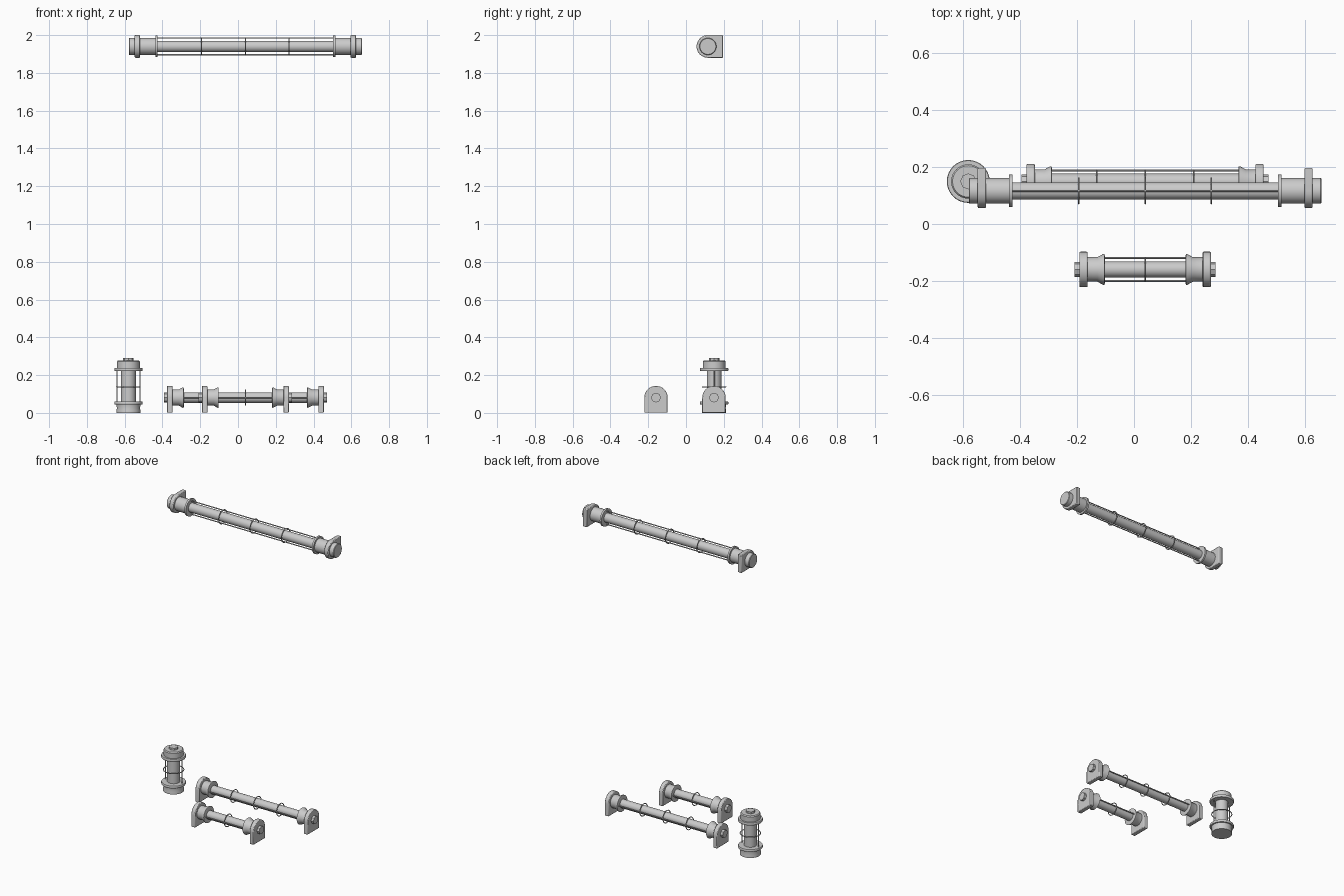
import bpy, bmesh, math
from mathutils import Matrix, Vector

if "Cube" in bpy.data.objects:
    bpy.data.objects.remove(bpy.data.objects["Cube"])


def finish(name, bm, mat, bevel=0):
    bmesh.ops.remove_doubles(bm, verts=bm.verts, dist=1e-6)
    bmesh.ops.recalc_face_normals(bm, faces=bm.faces)
    me = bpy.data.meshes.new(name)
    bm.to_mesh(me)
    bm.free()
    ob = bpy.data.objects.new(name, me)
    bpy.context.collection.objects.link(ob)
    ob.matrix_world = mat
    if bevel:
        m = ob.modifiers.new("bevel", 'BEVEL')
        m.width, m.segments = bevel, 2
        m.limit_method, m.angle_limit = 'ANGLE', math.radians(40)
    bpy.ops.object.select_all(action='DESELECT')
    ob.select_set(True)
    bpy.context.view_layer.objects.active = ob
    bpy.ops.object.shade_smooth_by_angle(angle=math.radians(35))
    return ob


def lathe(name, profile, mat, sides=32):
    """Revolve (x, radius) points around the local x axis."""
    bm = bmesh.new()
    pts = [(profile[0][0], 0)] + profile + [(profile[-1][0], 0)]
    vs = [bm.verts.new((x, 0, r)) for x, r in pts]
    es = [bm.edges.new(p) for p in zip(vs, vs[1:])]
    bmesh.ops.spin(bm, geom=vs + es, cent=(0, 0, 0), axis=(1, 0, 0),
                   angle=2 * math.pi, steps=sides, use_duplicate=False)
    return finish(name, bm, mat)


def ring(name, x, radius, mat, wire=0.003, n=32, k=6):
    bm = bmesh.new()
    rows = []
    for i in range(n):
        a = 2 * math.pi * i / n
        row = []
        for j in range(k):
            b = 2 * math.pi * j / k
            r = radius + wire * math.cos(b)
            row.append(bm.verts.new((x + wire * math.sin(b), r * math.cos(a), r * math.sin(a))))
        rows.append(row)
    for i in range(n):
        for j in range(k):
            p, q = rows[i], rows[(i + 1) % n]
            bm.faces.new((p[j], q[j], q[(j + 1) % k], p[(j + 1) % k]))
    finish(name, bm, mat)


def bracket(name, x0, x1, mat, radius=0.062, drop=0.08):
    """Arched plate, flat on the mounting side (local -z)."""
    bm = bmesh.new()
    arc = [(radius * math.cos(math.pi * i / 20), radius * math.sin(math.pi * i / 20)) for i in range(21)]
    f = bm.faces.new([bm.verts.new((x0, y, z)) for y, z in [(radius, -drop)] + arc + [(-radius, -drop)]])
    ext = bmesh.ops.extrude_face_region(bm, geom=[f])
    moved = [v for v in ext['geom'] if isinstance(v, bmesh.types.BMVert)]
    bmesh.ops.translate(bm, verts=moved, vec=Vector((x1 - x0, 0, 0)))
    finish(name, bm, mat, 0.004)


def cage(name, half, wire_r, ring_xs, ring_r, mat):
    for s in (-1, 1):
        lathe(name + "_guard_wire", [(-half, 0.0035), (half, 0.0035)],
              mat @ Matrix.Translation((0, s * wire_r, 0)), 8)
    for x in ring_xs:
        ring(name + "_guard_ring", x, ring_r, mat)


FLIP = Matrix.Rotation(math.pi, 4, 'Z')


def floor_lamp(name, half, y, ring_xs):
    mat = Matrix.Translation((0.039, y, 0.081))
    lathe(name + "_tube", [(-half + 0.1, 0.028), (half - 0.1, 0.028)], mat)
    cage(name, half - 0.1, 0.040, ring_xs, 0.040, mat)
    for m in (mat, mat @ FLIP):
        bracket(name + "_bracket", half - 0.046, half - 0.017, m)
        lathe(name + "_end_nut", [(half - 0.03, 0.026), (half, 0.026)], m, 8)
        # flared socket
        lathe(name + "_socket", [(half - 0.106, 0.048), (half - 0.104, 0.054), (half - 0.1, 0.054),
                                 (half - 0.08, 0.043), (half - 0.04, 0.043)], m)


floor_lamp("short_lamp", 0.247, -0.159, [0])
floor_lamp("medium_lamp", 0.432, 0.148, [-0.17, 0, 0.17])

# long wall-mounted lamp, turned so its brackets meet the back
top = Matrix.Translation((0.039, 0.116, 1.94)) @ Matrix.Rotation(math.pi / 2, 4, 'X')
lathe("long_lamp_tube", [(-0.48, 0.03), (0.48, 0.03)], top)
cage("long_lamp", 0.47, 0.0445, [-0.232, 0, 0.232], 0.0445, top)
for m in (top, top @ FLIP):
    bracket("long_lamp_bracket", 0.557, 0.586, m, 0.06)
    lathe("long_lamp_socket", [(0.465, 0.057), (0.477, 0.057), (0.477, 0.045),
                               (0.614, 0.045), (0.617, 0.042)], m)

# upright lamp: local x axis turned to point up
up = Matrix.Translation((-0.58, 0.149, 0)) @ Matrix.Rotation(-math.pi / 2, 4, 'Y')
side = up
lathe("upright_lamp_base", [(0, 0.064), (0.012, 0.064), (0.025, 0.061), (0.044, 0.064),
                            (0.044, 0.073), (0.047, 0.075), (0.057, 0.075), (0.06, 0.073)], up)
lathe("upright_lamp_tube", [(0.05, 0.039), (0.23, 0.039)], up)
lathe("upright_lamp_cap", [(0.221, 0.073), (0.224, 0.075), (0.235, 0.075), (0.238, 0.073),
                           (0.238, 0.060), (0.272, 0.060), (0.278, 0.055)], up)
lathe("upright_lamp_nut", [(0.27, 0.028), (0.291, 0.028)], up, 8)
ring("upright_lamp_guard_ring", 0.138, 0.062, up)
for s in (-1, 1):
    lathe("upright_lamp_guard_wire", [(0.05, 0.0035), (0.23, 0.0035)],
          Matrix.Translation((s * 0.061, 0, 0)) @ up, 8)
